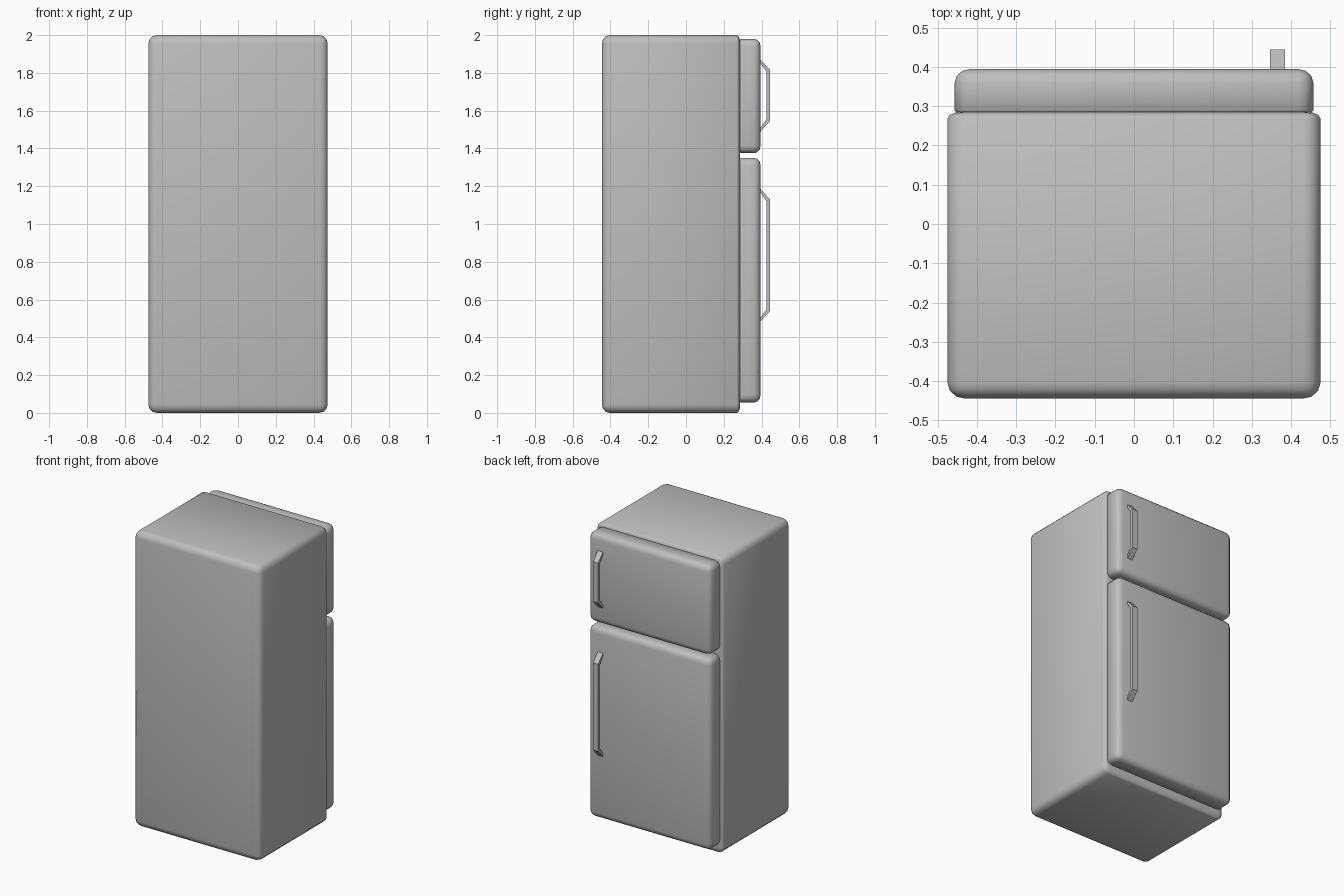
import bpy, bmesh
from mathutils import Vector

if "Cube" in bpy.data.objects:
    bpy.data.objects.remove(bpy.data.objects["Cube"])


def material(name, v):
    m = bpy.data.materials.new(name)
    m.diffuse_color = (v, v, v, 1)
    m.use_nodes = True
    m.node_tree.nodes["Principled BSDF"].inputs["Base Color"].default_value = m.diffuse_color
    return m


grey = material("light grey", 0.52)


def finish(bm, name, smooth):
    bmesh.ops.recalc_face_normals(bm, faces=bm.faces)
    for f in bm.faces:
        f.smooth = smooth
    me = bpy.data.meshes.new(name)
    bm.to_mesh(me)
    bm.free()
    me.materials.append(grey)
    ob = bpy.data.objects.new(name, me)
    bpy.context.collection.objects.link(ob)


def rounded_box(name, lo, hi, r, back_r, front_r):
    """Box with soft edges; rounding depth along y is set for each end."""
    lo, hi = Vector(lo), Vector(hi)
    bm = bmesh.new()
    bmesh.ops.create_cube(bm, size=1)
    for v in bm.verts:
        v.co = Vector([(lo[i] + hi[i]) / 2 + v.co[i] * (hi[i] - lo[i]) for i in range(3)])
    bmesh.ops.bevel(bm, geom=bm.edges[:], offset=r, segments=3, profile=0.5,
                    affect='EDGES', clamp_overlap=True)
    for v in bm.verts:
        if v.co.y < lo.y + r + 1e-5:
            v.co.y = lo.y + (v.co.y - lo.y) * back_r / r
        elif v.co.y > hi.y - r - 1e-5:
            v.co.y = hi.y - (hi.y - v.co.y) * front_r / r
    finish(bm, name, True)


def handle(name, z0, z1):
    """Bent flat bar: side profile extruded across x."""
    d, t = 0.055, 0.02
    profile = [(0.385, z0), (0.395, z0), (0.445, z0 + d), (0.445, z1 - d),
               (0.395, z1), (0.385, z1), (0.385, z1 - t), (0.395, z1 - t),
               (0.425, z1 - d - 0.008), (0.425, z0 + d + 0.008),
               (0.395, z0 + t), (0.385, z0 + t)]
    bm = bmesh.new()
    face = bm.faces.new([bm.verts.new((0.346, y, z)) for y, z in profile])
    res = bmesh.ops.extrude_face_region(bm, geom=[face])
    moved = [g for g in res["geom"] if isinstance(g, bmesh.types.BMVert)]
    bmesh.ops.translate(bm, verts=moved, vec=(0.039, 0, 0))
    finish(bm, name, False)


# Cabinet
rounded_box("cabinet", (-0.475, -0.445, 0), (0.475, 0.287, 2), 0.045, 0.04, 0.018)
# Doors
rounded_box("freezer_door", (-0.457, 0.278, 1.375), (0.457, 0.395, 1.98), 0.04, 0.012, 0.035)
rounded_box("fridge_door", (-0.457, 0.278, 0.055), (0.457, 0.395, 1.35), 0.04, 0.012, 0.035)
# Handles
handle("freezer_handle", 1.49, 1.87)
handle("fridge_handle", 0.485, 1.185)
